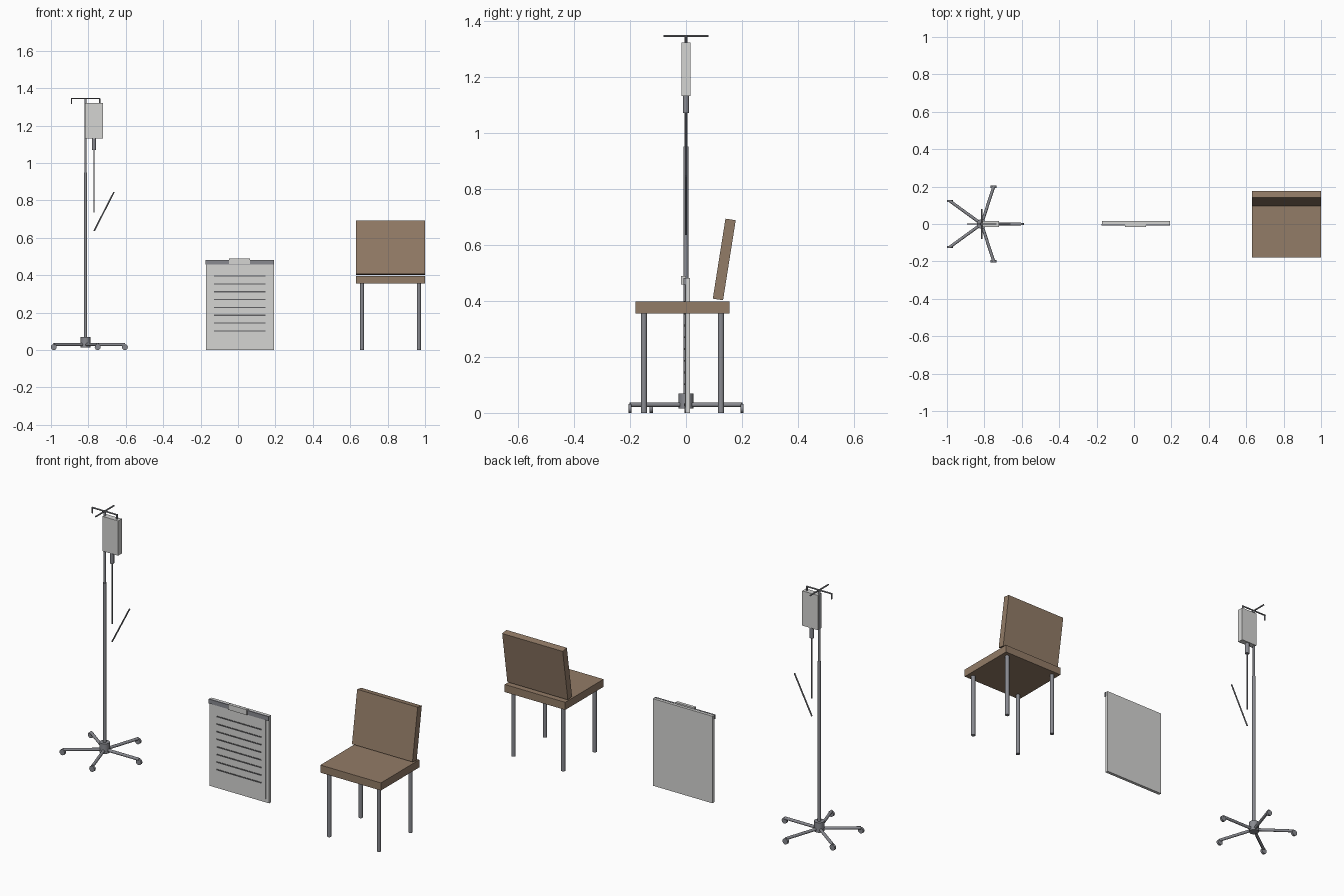
import bpy
import math
from mathutils import Vector

cube = bpy.data.objects.get("Cube")
if cube:
    bpy.data.objects.remove(cube, do_unlink=True)


def material(name, color):
    mat = bpy.data.materials.new(name)
    mat.use_nodes = True
    mat.diffuse_color = (*color, 1)
    mat.node_tree.nodes["Principled BSDF"].inputs["Base Color"].default_value = (*color, 1)
    return mat


WOOD = material("brown_wood", (0.29, 0.2, 0.135))
PALE = material("pale_grey", (0.66, 0.66, 0.65))
METAL = material("grey_metal", (0.25, 0.255, 0.28))
DARK = material("dark_grey", (0.12, 0.12, 0.125))


def box(name, xs, ys, zs, mat, tilt=0):
    """Box from its ranges, optionally tilted about x."""
    spans = (xs, ys, zs)
    bpy.ops.mesh.primitive_cube_add(size=1, location=[(a + b) / 2 for a, b in spans])
    obj = bpy.context.object
    obj.name = name
    obj.scale = [b - a for a, b in spans]
    obj.rotation_euler.x = tilt
    obj.data.materials.append(mat)
    return obj


def rod(name, start, end, radius, mat, sides=16):
    """Cylinder between two points."""
    start, end = Vector(start), Vector(end)
    axis = end - start
    bpy.ops.mesh.primitive_cylinder_add(vertices=sides, radius=radius, depth=axis.length,
                                        location=(start + end) / 2)
    obj = bpy.context.object
    obj.name = name
    obj.rotation_euler = axis.to_track_quat("Z", "Y").to_euler()
    obj.data.materials.append(mat)
    bpy.ops.object.shade_smooth_by_angle(angle=math.radians(35))
    return obj


# Chair
CHAIR_X = 0.815
SEAT_X = (CHAIR_X - 0.185, CHAIR_X + 0.185)
box("chair_seat", SEAT_X, (-0.18, 0.155), (0.355, 0.397), WOOD)
box("chair_backrest", SEAT_X, (0.118, 0.155), (0.403, 0.692), WOOD, math.radians(-9))
for side, label in ((-1, "right"), (1, "left")):
    for y, place in ((-0.15, "front"), (0.125, "back")):
        x = CHAIR_X + side * 0.152
        rod(f"chair_{place}_{label}_leg", (x, y, 0), (x, y, 0.356), 0.011, METAL)

# Clipboard with sheet, ruled lines and clip
box("clipboard_board", (-0.172, 0.192), (-0.002, 0.015), (0, 0.481), PALE)
box("clipboard_sheet", (-0.152, 0.172), (-0.004, -0.002), (0.02, 0.456), PALE)
box("clipboard_top_bar", (-0.173, 0.193), (-0.009, 0.0), (0.458, 0.482), METAL)
box("clipboard_clip", (-0.048, 0.065), (-0.017, 0.0), (0.459, 0.489), PALE)
for i in range(8):
    z = 0.396 - i * 0.042
    box(f"ruled_line_{i + 1}", (-0.128, 0.148), (-0.007, -0.003), (z - 0.003, z + 0.003), DARK)

# Drip stand base
POLE_X = -0.815
rod("stand_hub", (POLE_X, 0, 0.015), (POLE_X, 0, 0.07), 0.026, METAL)
for i in range(5):
    angle = i * math.tau / 5
    x, y = POLE_X + 0.21 * math.cos(angle), 0.21 * math.sin(angle)
    rod(f"stand_foot_{i + 1}", (POLE_X, 0, 0.029), (x, y, 0.029), 0.008, METAL)
    rod(f"stand_caster_{i + 1}", (x, y - 0.006, 0.016), (x, y + 0.006, 0.016), 0.016, METAL)

# Drip stand pole and hanger
rod("stand_lower_pole", (POLE_X, 0, 0.06), (POLE_X, 0, 0.95), 0.009, METAL)
rod("stand_upper_pole", (POLE_X, 0, 0.94), (POLE_X, 0, 1.347), 0.006, METAL)
TOP = 1.345
rod("hanger_side_arm", (POLE_X - 0.078, 0, TOP), (POLE_X + 0.078, 0, TOP), 0.004, METAL, 10)
rod("hanger_cross_arm", (POLE_X, -0.08, TOP), (POLE_X, 0.08, TOP), 0.004, METAL, 10)
for side, label in ((-1, "right"), (1, "left")):
    x = POLE_X + side * 0.075
    rod(f"hanger_{label}_hook", (x, 0, TOP), (x, 0, 1.315), 0.004, METAL, 10)

# Drip bag and tubing
BAG_X = -0.77
box("drip_bag", (BAG_X - 0.048, BAG_X + 0.048), (-0.016, 0.016), (1.13, 1.322), PALE)
rod("drip_chamber", (BAG_X, 0, 1.07), (BAG_X, 0, 1.132), 0.011, METAL)
rod("drip_tube", (BAG_X, 0, 0.735), (BAG_X, 0, 1.072), 0.004, METAL, 10)
rod("loose_tube", (BAG_X, 0, 0.636), (-0.663, 0, 0.845), 0.004, METAL, 10)
